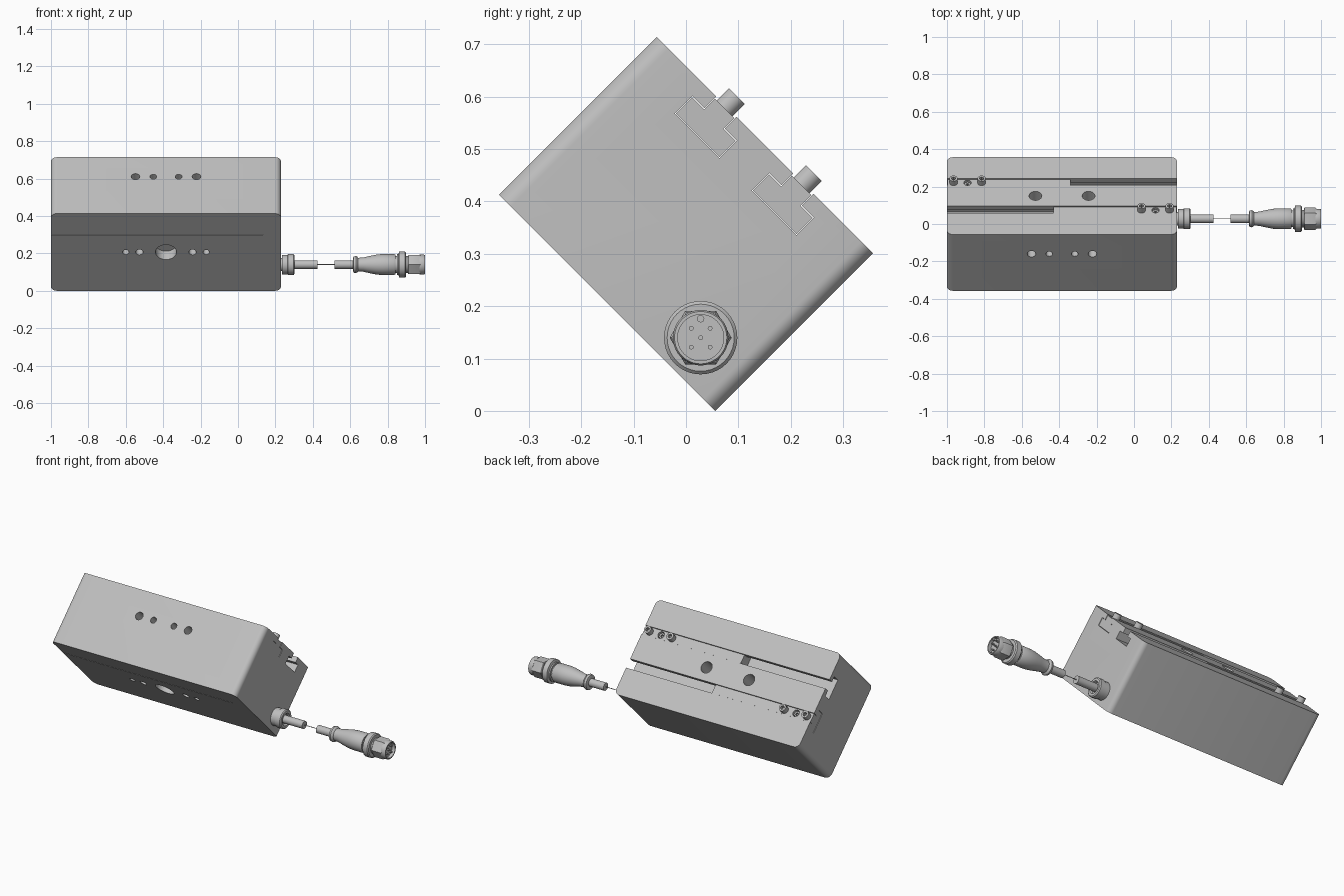
import bpy, bmesh
from math import pi, cos, sin, radians
from mathutils import Matrix, Vector

if "Cube" in bpy.data.objects:
    bpy.data.objects.remove(bpy.data.objects["Cube"], do_unlink=True)

grey = bpy.data.materials.new("light grey metal")
grey.use_nodes = True
grey.diffuse_color = (0.52, 0.52, 0.52, 1)
grey.node_tree.nodes["Principled BSDF"].inputs["Base Color"].default_value = grey.diffuse_color

# Body sizes in its own tilted frame (x along, y across, z out of the slotted face)
X0, X1 = -1.0, 0.23
HU, HV = 0.292, 0.213
MID = (X0 + X1) / 2
TILT = Matrix.Translation((0, 0, 0.357)) @ Matrix.Rotation(radians(-45), 4, 'X')
CABLE = Matrix.Translation((0, 0.028, 0.14))


def finish(name, bm, matrix):
    bmesh.ops.recalc_face_normals(bm, faces=bm.faces)
    mesh = bpy.data.meshes.new(name)
    bm.to_mesh(mesh)
    bm.free()
    mesh.materials.append(grey)
    mesh.transform(matrix)
    obj = bpy.data.objects.new(name, mesh)
    bpy.context.collection.objects.link(obj)
    smooth(obj)
    return obj


def smooth(obj):
    obj.data.polygons.foreach_set("use_smooth", [True] * len(obj.data.polygons))
    obj.data.set_sharp_from_angle(angle=radians(32))


def prism(name, points, offset, matrix=TILT):
    """Closed outline of 3D points, pushed along offset."""
    bm = bmesh.new()
    face = bm.faces.new([bm.verts.new(p) for p in points])
    new = bmesh.ops.extrude_face_region(bm, geom=[face])["geom"]
    bmesh.ops.translate(bm, vec=Vector(offset),
                        verts=[v for v in new if isinstance(v, bmesh.types.BMVert)])
    return finish(name, bm, matrix)


def rod(name, base, axis, radius, length, sides=32, matrix=TILT):
    """Round or many-sided rod from base along axis."""
    bm = bmesh.new()
    bmesh.ops.create_cone(bm, cap_ends=True, segments=sides, radius1=radius, radius2=radius,
                          depth=length, matrix=Matrix.Translation((0, 0, length / 2)))
    turn = Vector((0, 0, 1)).rotation_difference(Vector(axis)).to_matrix().to_4x4()
    return finish(name, bm, matrix @ Matrix.Translation(base) @ turn)


def lathe(name, profile, sides=40):
    """Profile of (x, radius) spun about the cable axis; ends are capped."""
    bm = bmesh.new()
    rings = [[bm.verts.new((x, r * cos(2 * pi * i / sides), r * sin(2 * pi * i / sides)))
              for i in range(sides)] for x, r in profile]
    for a, b in zip(rings, rings[1:]):
        for i in range(sides):
            j = (i + 1) % sides
            bm.faces.new((a[i], a[j], b[j], b[i]))
    bm.faces.new(rings[0])
    bm.faces.new(rings[-1])
    return finish(name, bm, CABLE)


def cut(obj, cutters):
    for c in cutters:
        c.hide_render = True
        mod = obj.modifiers.new("cut", 'BOOLEAN')
        mod.operation, mod.solver, mod.object = 'DIFFERENCE', 'EXACT', c
    graph = bpy.context.evaluated_depsgraph_get()
    graph.update()
    mesh = bpy.data.meshes.new_from_object(obj.evaluated_get(graph))
    obj.modifiers.clear()
    obj.data = mesh
    for c in cutters:
        bpy.data.objects.remove(c, do_unlink=True)
    smooth(obj)


def tee(x, centre, top, gap=0.0):
    """T-shaped section, wide bar deep and stem towards the face."""
    half = [(0.0605 - gap, 0.134 + gap), (0.0605 - gap, 0.181 - gap),
            (0.0275 - gap, 0.181 - gap), (0.0275 - gap, top)]
    return [(x, centre + u, v) for u, v in half] + [(x, centre - u, v) for u, v in reversed(half)]


# Main body: rounded block
R = 0.032
outline = []
for k, (sx, sy) in enumerate([(1, 1), (-1, 1), (-1, -1), (1, -1)]):
    cx, cy = MID + sx * ((X1 - X0) / 2 - R), sy * (HU - R)
    for i in range(9):
        a = (k + i / 8) * pi / 2
        outline.append((cx + R * cos(a), cy + R * sin(a), -HV))
body = prism("body", outline, (0, 0, 2 * HV))

# T slots, mounting holes, dowel holes and the seam groove
cutters = [prism("slot_cutter", tee(X0 - 0.1, s * 0.104, 0.3), (1.5, 0, 0)) for s in (-1, 1)]
for s in (-1, 1):
    cutters += [
        rod("through_cutter", (MID + s * 0.142, 0, -0.3), (0, 0, 1), 0.02, 0.6),
        rod("counterbore_cutter", (MID + s * 0.142, 0, 0.08), (0, 0, 1), 0.034, 0.3),
        rod("dowel_cutter", (MID + s * 0.215, 0, -0.3), (0, 0, 1), 0.017, 0.16),
        rod("side_hole_cutter", (MID + s * 0.163, -0.35, 0.066), (0, 1, 0), 0.023, 0.15),
        rod("side_dowel_cutter", (MID + s * 0.068, -0.35, 0.066), (0, 1, 0), 0.018, 0.14)]
cutters.append(rod("bore_cutter", (MID, 0, -0.3), (0, 0, 1), 0.056, 0.15))
cutters.append(prism("seam_cutter", [(X0 - 0.1, u, v) for u, v in
               ((-0.135, -0.3), (-0.131, -0.3), (-0.131, -HV + 0.004), (-0.135, -HV + 0.004))],
               (1.235, 0, 0)))
cut(body, cutters)

# Slot bars, each with two socket screws and a threaded hole between them
for name, side, start, first in (("upper", -1, -0.43, 0.04), ("lower", 1, X0 + 0.002, -0.965)):
    centre = side * 0.104
    bar = prism(name + "_slot_bar", tee(start, centre, 0.208, 0.0015), (0.658, 0, 0))
    cut(bar, [rod("thread_cutter", (first + 0.075, centre, 0.17), (0, 0, 1), 0.02, 0.1)])
    pin = rod(name + "_set_screw", (first + 0.075, centre, 0.165), (0, 0, 1), 0.017, 0.03)
    cut(pin, [rod("socket_cutter", (first + 0.075, centre, 0.18), (0, 0, 1), 0.009, 0.1, 6)])
    for n, x in enumerate((first, first + 0.15)):
        screw = rod(f"{name}_screw_{n + 1}", (x, centre, 0.19), (0, 0, 1), 0.0215, 0.051)
        cut(screw, [rod("socket_cutter", (x, centre, 0.218), (0, 0, 1), 0.012, 0.1, 6)])

# Cable gland and cable, with a thin core across the break
lathe("cable_gland", [(0.22, 0.035), (0.234, 0.035), (0.234, 0.052), (0.265, 0.052),
                      (0.267, 0.056), (0.297, 0.056), (0.302, 0.05), (0.302, 0.036),
                      (0.29, 0.03), (0.29, 0.02)])
lathe("cable_near", [(0.28, 0.023), (0.425, 0.023)])
lathe("cable_core", [(0.42, 0.002), (0.525, 0.002)], 8)
lathe("cable_far", [(0.517, 0.023), (0.625, 0.023)])

# Plug: strain relief, knurled ring, hex collar and open socket
lathe("plug_grip", [(0.615, 0.035), (0.618, 0.043), (0.63, 0.046), (0.638, 0.042),
                    (0.642, 0.036), (0.67, 0.038), (0.70, 0.045), (0.74, 0.053),
                    (0.77, 0.056), (0.835, 0.056), (0.842, 0.052), (0.842, 0.045),
                    (0.86, 0.045)])
lathe("plug_ring", [(0.85, 0.05), (0.85, 0.056), (0.858, 0.056), (0.862, 0.07),
                    (0.892, 0.07), (0.898, 0.064), (0.898, 0.045)])
lathe("plug_neck", [(0.895, 0.046), (0.98, 0.046)])
collar = lathe("plug_hex_collar", [(0.908, 0.055), (0.912, 0.059), (0.97, 0.059),
                                   (0.976, 0.055)], 6)
lathe("plug_socket", [(0.97, 0.053), (0.995, 0.053), (1.0, 0.05), (1.0, 0.044),
                      (0.978, 0.044)])
pins = [(0, 0)] + [(a, b) for a in (-0.018, 0.018) for b in (-0.018, 0.018)]
for n, (y, z) in enumerate(pins):
    rod(f"contact_pin_{n + 1}", (0.97, y, z), (1, 0, 0), 0.0045, 0.026, 12, CABLE)
rod("plug_key", (0.97, 0, 0.036), (1, 0, 0), 0.007, 0.028, 12, CABLE)
